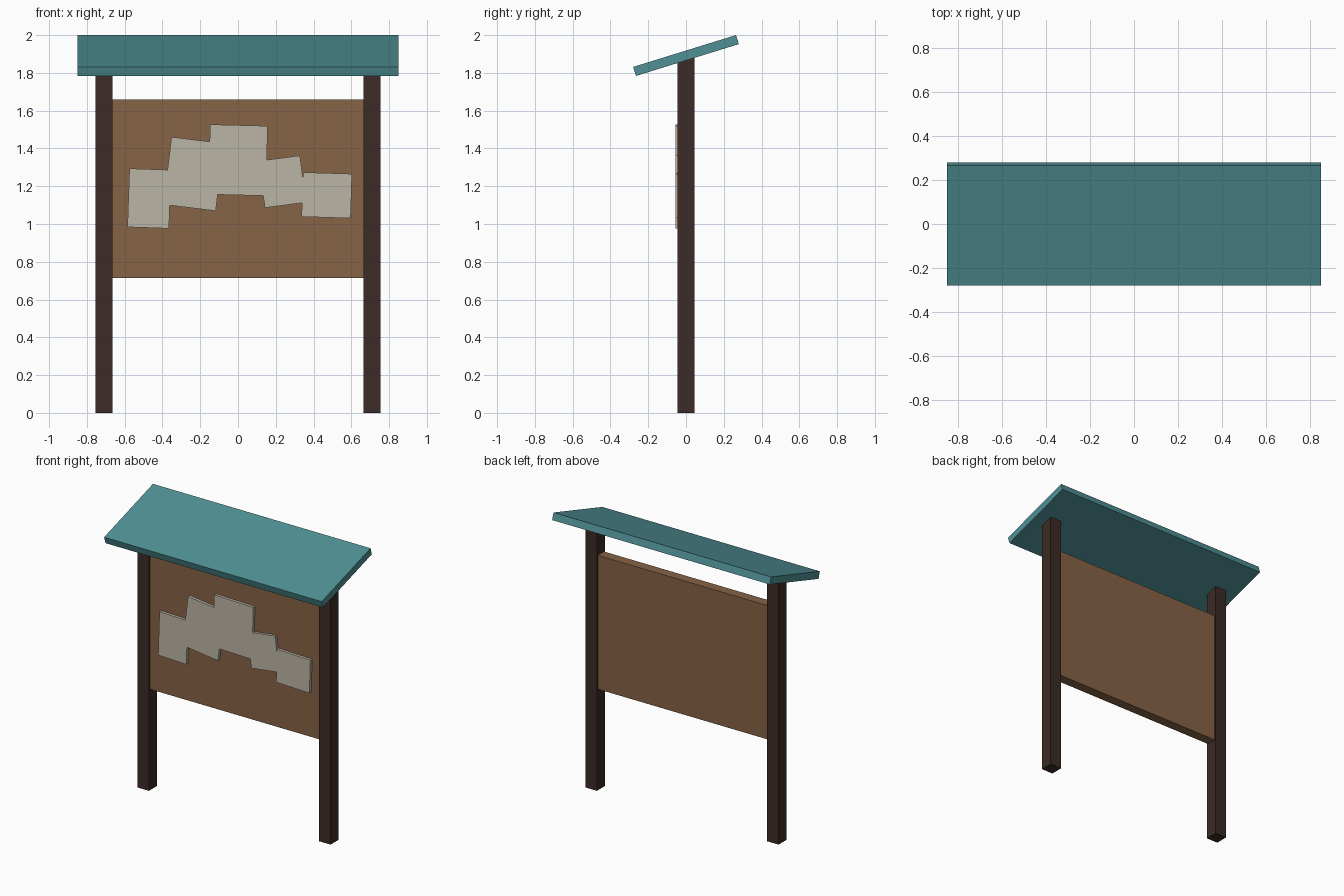
import bpy
from math import radians

if "Cube" in bpy.data.objects:
    bpy.data.objects.remove(bpy.data.objects["Cube"])


def material(name, rgb):
    m = bpy.data.materials.new(name)
    m.diffuse_color = (*rgb, 1)
    m.use_nodes = True
    m.node_tree.nodes["Principled BSDF"].inputs["Base Color"].default_value = m.diffuse_color
    return m


def box(name, size, loc, mat, rot=(0, 0, 0)):
    bpy.ops.mesh.primitive_cube_add(size=1, location=loc, rotation=rot)
    ob = bpy.context.object
    ob.name = name
    ob.scale = size
    bpy.ops.object.transform_apply(location=False, rotation=False, scale=True)
    ob.data.materials.append(mat)
    return ob


dark_wood = material("dark_wood", (0.045, 0.024, 0.019))
board_wood = material("board_wood", (0.24, 0.125, 0.06))
teal = material("teal_paint", (0.08, 0.28, 0.30))
paper = material("paper", (0.50, 0.46, 0.38))

# Two posts, tops buried in the sloping roof
for side, x in (("left", -0.71), ("right", 0.71)):
    box(side + "_post", (0.09, 0.09, 1.88), (x, 0, 0.94), dark_wood)

# Notice panel between the posts
box("notice_panel", (1.33, 0.07, 0.945), (0, 0, 1.187), board_wood)

# Roof board sloping down to the front
box("roof", (1.70, 0.57, 0.05), (0, 0, 1.892), teal, (0.3, 0, 0))

# Pinned notices: x, z, width, height, tilt in degrees
notices = [
    (-0.47, 1.135, 0.22, 0.31, 2),
    (-0.235, 1.265, 0.28, 0.36, 7),
    (0, 1.338, 0.305, 0.37, 1.5),
    (0.235, 1.224, 0.22, 0.25, -7.5),
    (0.47, 1.152, 0.26, 0.235, 1.8),
]
for i, (x, z, w, h, tilt) in enumerate(notices, 1):
    box(f"notice_{i}", (w, 0.02, h), (x, -0.045, z), paper, (0, radians(tilt), 0))
